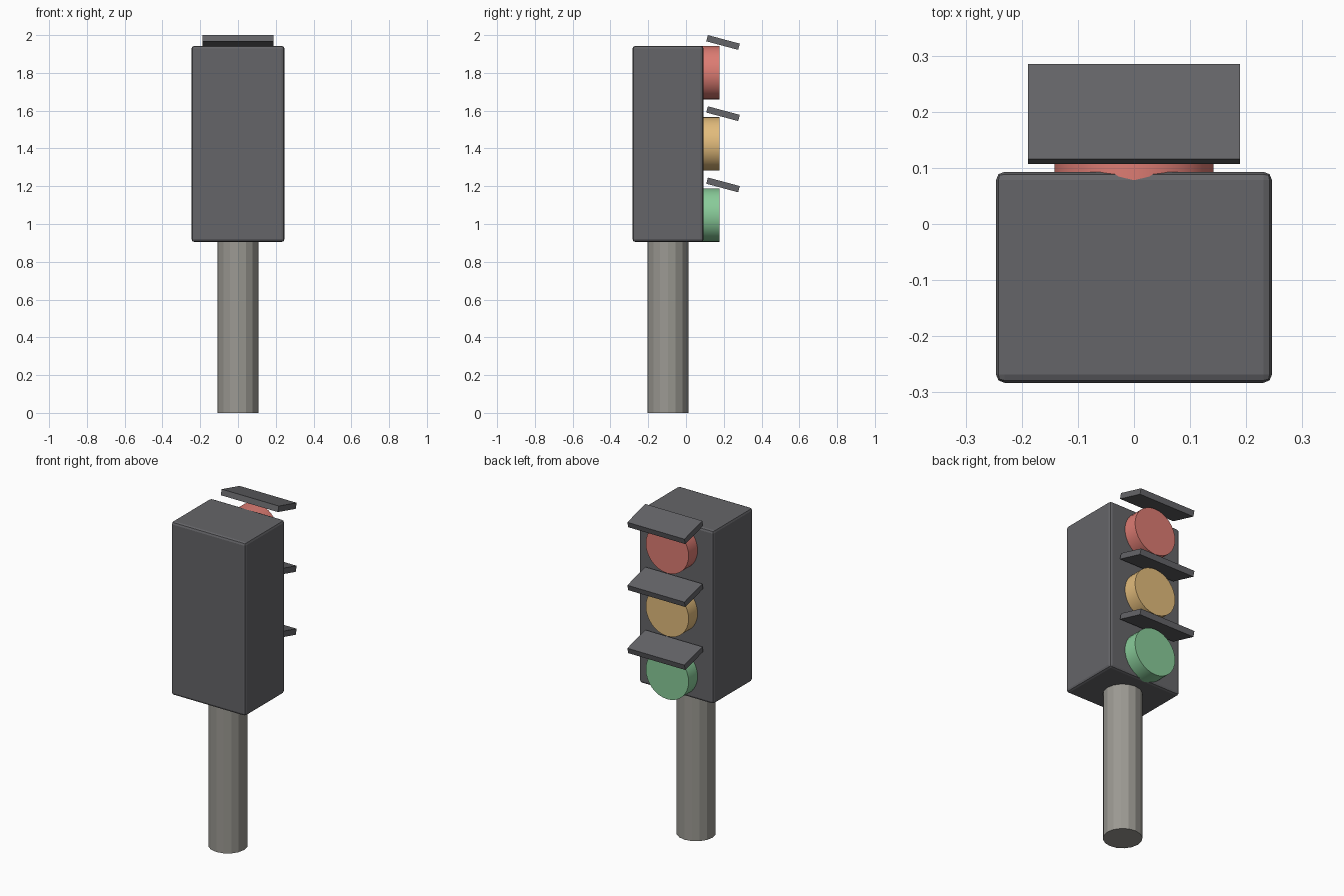
import bpy
import math

if "Cube" in bpy.data.objects:
    bpy.data.objects.remove(bpy.data.objects["Cube"])


def material(name, color):
    m = bpy.data.materials.new(name)
    m.diffuse_color = (*color, 1)
    m.use_nodes = True
    m.node_tree.nodes["Principled BSDF"].inputs["Base Color"].default_value = m.diffuse_color
    return m


def box(name, size, location, mat, tilt=0):
    bpy.ops.mesh.primitive_cube_add(size=1, location=location)
    o = bpy.context.object
    o.name = name
    o.scale = size
    bpy.ops.object.transform_apply(location=False, rotation=False, scale=True)
    o.rotation_euler.x = tilt
    o.data.materials.append(mat)
    return o


def cylinder(name, radius, depth, location, sides, mat, tilt=0):
    bpy.ops.mesh.primitive_cylinder_add(vertices=sides, radius=radius, depth=depth,
                                        location=location, rotation=(tilt, 0, 0))
    o = bpy.context.object
    o.name = name
    o.data.materials.append(mat)
    return o


dark = material("dark_casing", (0.13, 0.13, 0.14))
steel = material("pole_metal", (0.33, 0.32, 0.29))

# Pole
cylinder("pole", 0.108, 0.93, (0, -0.096, 0.465), 16, steel)

# Housing with softened edges
housing = box("housing", (0.492, 0.376, 1.038), (0, -0.095, 1.424), dark)
bevel = housing.modifiers.new("edge_bevel", 'BEVEL')
bevel.width = 0.015
bevel.segments = 2

# Three lamps on the back (+y) face, each under a sloping visor
lamps = [("red", (0.72, 0.2, 0.17)),
         ("amber", (0.76, 0.5, 0.2)),
         ("green", (0.25, 0.6, 0.32))]
for i, (name, color) in enumerate(lamps):
    z = 1.801 - i * 0.377
    cylinder(name + "_lamp", 0.142, 0.17, (0, 0.093, z), 32,
             material(name + "_glass", color), math.radians(90))
    bpy.ops.object.shade_smooth_by_angle(angle=math.radians(30))
    box(name + "_visor", (0.378, 0.175, 0.034), (0, 0.196, z + 0.16), dark,
        math.radians(-15))
